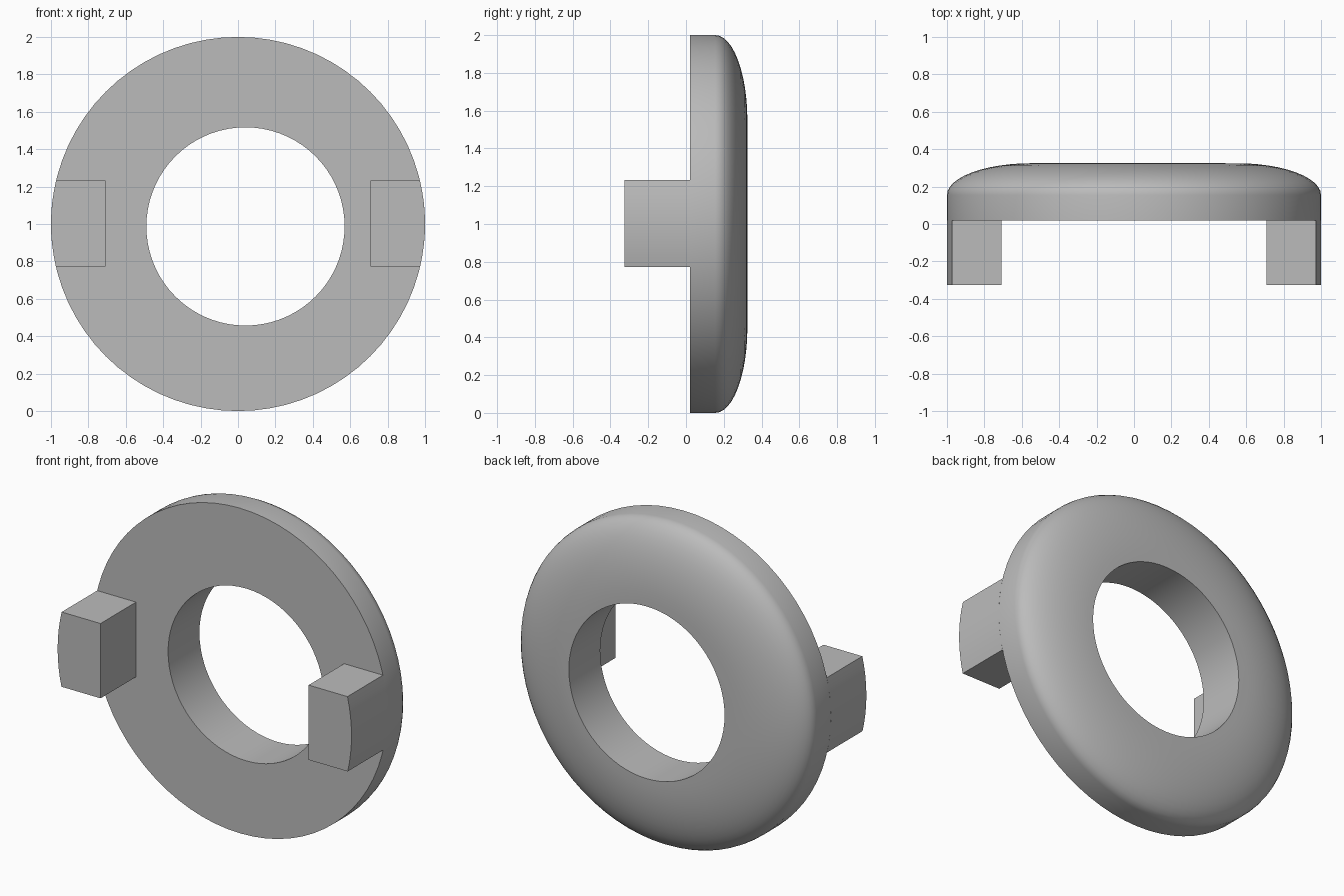
import bpy, bmesh
from math import sin, cos, pi, asin, sqrt, radians

if "Cube" in bpy.data.objects:
    bpy.data.objects.remove(bpy.data.objects["Cube"], do_unlink=True)

SEGMENTS = 72
BACK, FRONT, RIM = 0.325, 0.02, 0.155   # depths along y
FILLET = 0.45                           # radial width of the rounded edge

grey = bpy.data.materials.new("plain grey")
grey.use_nodes = True
colour = (0.5, 0.5, 0.5, 1)
grey.diffuse_color = colour
grey.node_tree.nodes["Principled BSDF"].inputs["Base Color"].default_value = colour


def loft(name, rings):
    """Join matching closed rings of points and cap both ends."""
    bm = bmesh.new()
    loops = [[bm.verts.new(p) for p in ring] for ring in rings]
    n = len(loops[0])
    for a, b in zip(loops, loops[1:]):
        for i in range(n):
            j = (i + 1) % n
            bm.faces.new((a[i], a[j], b[j], b[i]))
    bm.faces.new(loops[0])
    bm.faces.new(loops[-1])
    bmesh.ops.recalc_face_normals(bm, faces=bm.faces)
    mesh = bpy.data.meshes.new(name)
    bm.to_mesh(mesh)
    bm.free()
    mesh.materials.append(grey)
    obj = bpy.data.objects.new(name, mesh)
    bpy.context.collection.objects.link(obj)
    return obj


def circle(radius, y, x=0, z=1):
    angles = [2 * pi * i / SEGMENTS for i in range(SEGMENTS)]
    return [(x + radius * cos(a), y, z + radius * sin(a)) for a in angles]


def select_only(obj):
    bpy.ops.object.select_all(action="DESELECT")
    obj.select_set(True)
    bpy.context.view_layer.objects.active = obj


# Disc with a flat front and an elliptical edge at the back
steps = [i * pi / 2 / 12 for i in range(13)]
rings = [circle(1, FRONT)]
rings += [circle(1 - FILLET + FILLET * cos(t), RIM + (BACK - RIM) * sin(t)) for t in steps]
ring_body = loft("ring_body", rings)

# Slightly off-centre hole
cutter = loft("hole_cutter", [circle(0.53, y, 0.04, 0.987) for y in (-0.5, 0.8)])
cutter.hide_render = True
hole = ring_body.modifiers.new("hole", "BOOLEAN")
hole.operation = "DIFFERENCE"
hole.solver = "EXACT"
hole.object = cutter
select_only(ring_body)
bpy.ops.object.modifier_apply(modifier=hole.name)
bpy.data.objects.remove(cutter, do_unlink=True)
bpy.ops.object.shade_smooth_by_angle(angle=radians(30))

# Two front tabs whose outer faces follow the rim
low, high = asin(-0.227), asin(0.233)
for name, side in (("left_tab", 1), ("right_tab", -1)):
    arc = [low + (high - low) * i / 8 for i in range(9)]
    outline = [(cos(a), 1 + sin(a)) for a in arc]
    outline += [(0.708, outline[-1][1]), (0.708, outline[0][1])]
    tab = loft(name, [[(side * x, y, z) for x, z in outline] for y in (-0.325, FRONT)])
    select_only(tab)
    bpy.ops.object.shade_smooth_by_angle(angle=radians(30))
